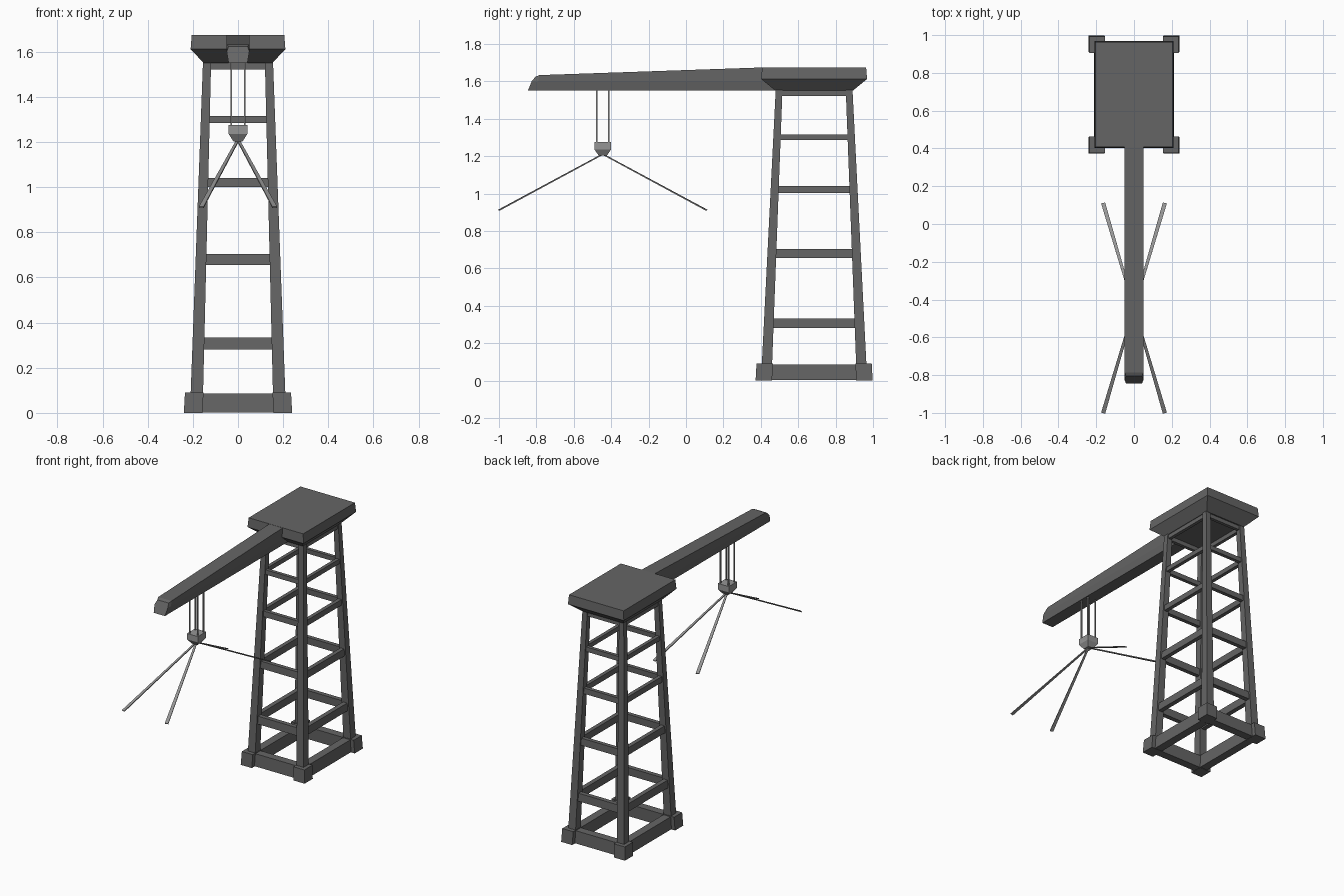
import bpy, bmesh
from mathutils import Vector

if "Cube" in bpy.data.objects:
    bpy.data.objects.remove(bpy.data.objects["Cube"])


def material(name, v):
    m = bpy.data.materials.new(name)
    m.diffuse_color = (v, v, v, 1)
    m.use_nodes = True
    m.node_tree.nodes["Principled BSDF"].inputs["Base Color"].default_value = m.diffuse_color
    return m


DARK, LIGHT = material("dark_grey", 0.13), material("light_grey", 0.3)
CY = 0.685     # tower centre
HY = -0.445    # hoist centre


def loft(name, rings, mat=DARK):
    """Skin a list of equal-sized rings and cap both ends."""
    bm = bmesh.new()
    vs = [[bm.verts.new(p) for p in r] for r in rings]
    n = len(vs[0])
    for a, b in zip(vs, vs[1:]):
        for i in range(n):
            j = (i + 1) % n
            bm.faces.new((a[i], a[j], b[j], b[i]))
    bm.faces.new(vs[0][::-1])
    bm.faces.new(vs[-1])
    bmesh.ops.recalc_face_normals(bm, faces=bm.faces)
    me = bpy.data.meshes.new(name)
    bm.to_mesh(me)
    bm.free()
    me.materials.append(mat)
    ob = bpy.data.objects.new(name, me)
    bpy.context.collection.objects.link(ob)
    return ob


def rect(x0, x1, y0, y1, z):
    return [(x0, y0, z), (x1, y0, z), (x1, y1, z), (x0, y1, z)]


def centred(hx, hy, cy, z):
    return rect(-hx, hx, cy - hy, cy + hy, z)


def corner(z):
    """Outer half sizes and thickness of the tapered legs at height z."""
    t = z / 1.56
    return 0.213 - 0.058 * t, 0.284 - 0.079 * t, 0.056 - 0.02 * t


# legs and feet
for sx in (-1, 1):
    for sy in (-1, 1):
        rings = []
        for z in (0.02, 1.56):
            ox, oy, w = corner(z)
            rings.append(rect(sx * (ox - w), sx * ox, CY + sy * (oy - w), CY + sy * oy, z))
        loft("tower_leg", rings)
        loft("tower_foot", [
            rect(sx * 0.157, sx * 0.24, CY + sy * 0.225, CY + sy * 0.313, 0),
            rect(sx * 0.153, sx * 0.235, CY + sy * 0.221, CY + sy * 0.308, 0.09)])

# base beams and rungs on all four sides
levels = [(0.002, 0.086, 1.0), (0.28, 0.333, 0.6), (0.655, 0.703, 0.6),
          (1.002, 1.04, 0.6), (1.285, 1.316, 0.6), (1.522, 1.552, 0.6)]
for z0, z1, depth in levels:
    for s in (-1, 1):
        front, side = [], []
        for z in (z0, z1):
            ox, oy, w = corner(z)
            mx, my, h = ox - w / 2, oy - w / 2, depth * w / 2
            front.append(rect(-mx, mx, CY + s * my - h, CY + s * my + h, z))
            side.append(rect(s * mx - h, s * mx + h, CY - my, CY + my, z))
        loft("cross_rung", front)
        loft("side_rung", side)

# platform
loft("platform", [centred(0.152, 0.207, CY, 1.55),
                  centred(0.21, 0.283, CY, 1.612),
                  centred(0.205, 0.278, CY, 1.675)])


# jib: six-sided section, chamfered nose
def section(yb, ym, yt, zt, wt=0.05):
    return [(-0.042, yb, 1.551), (0.042, yb, 1.551), (0.05, ym, 1.6),
            (wt, yt, zt), (-wt, yt, zt), (-0.05, ym, 1.6)]


loft("jib", [section(-0.845, -0.825, -0.805, 1.624, 0.042),
             section(-0.79, -0.79, -0.785, 1.633),
             section(0.48, 0.44, 0.41, 1.674)])

# hoist cables and block
for sx in (-1, 1):
    for sy in (-1, 1):
        x, y, r = sx * 0.03, HY + sy * 0.031, 0.004
        loft("hoist_cable", [rect(x - r, x + r, y - r, y + r, z) for z in (1.26, 1.56)], LIGHT)
loft("hoist_block", [centred(0.02, 0.022, HY, 1.203),
                     centred(0.041, 0.044, HY, 1.235),
                     centred(0.041, 0.044, HY, 1.275)], LIGHT)

# flat sling straps
for sx in (-1, 1):
    for sy in (-1, 1):
        a = Vector((0, HY, 1.21))
        b = Vector((sx * 0.163, HY + sy * 0.555, 0.911))
        side = (b - a).cross(Vector((0, 0, 1))).normalized()
        up = side.cross(b - a).normalized() * 0.003
        rings = []
        for p, w in ((a, 0.006), (b, 0.011)):
            s = side * w
            rings.append([p - s - up, p + s - up, p + s + up, p - s + up])
        loft("sling_strap", rings, LIGHT)
